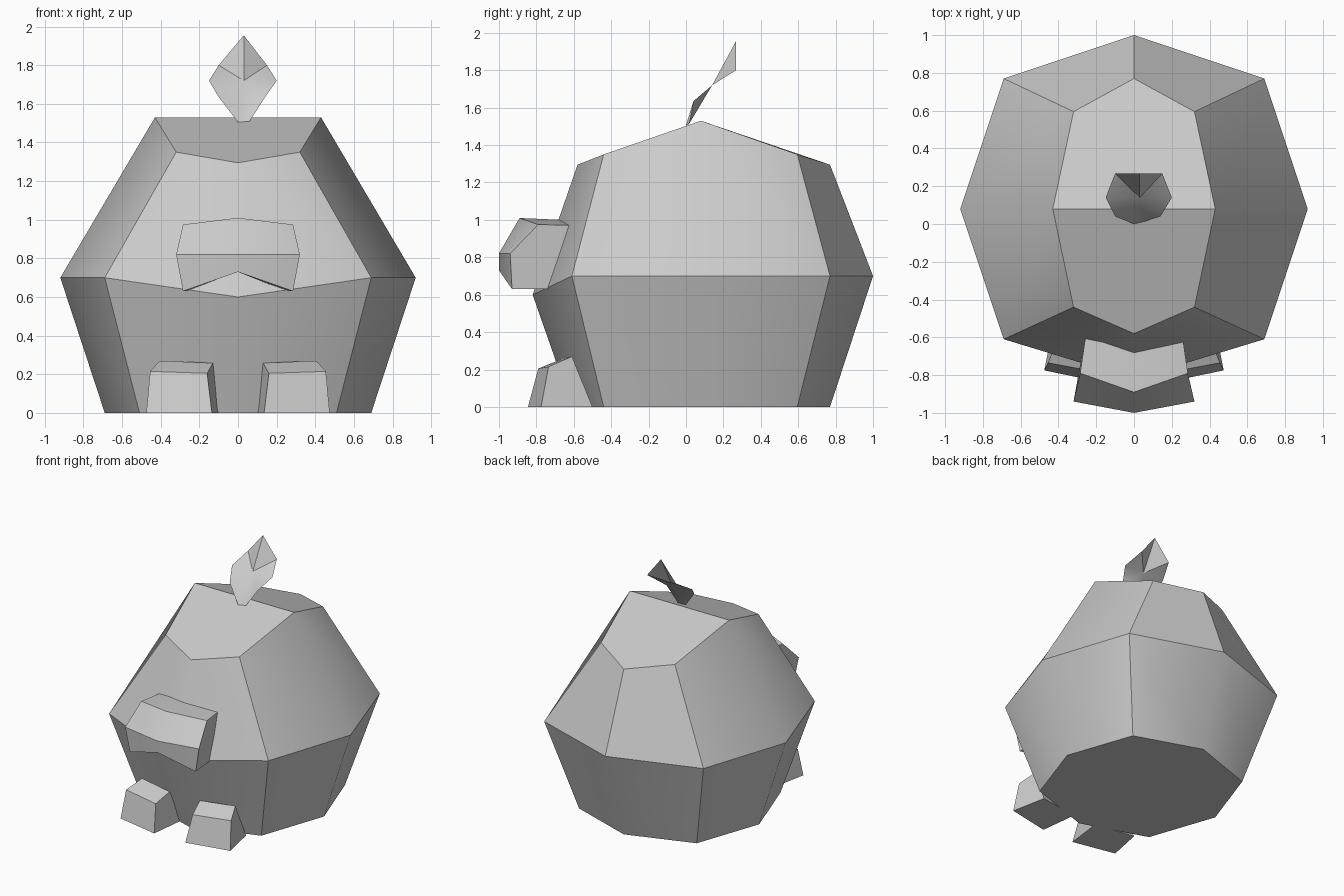
import bpy, bmesh, math

if "Cube" in bpy.data.objects:
    bpy.data.objects.remove(bpy.data.objects["Cube"])


def make(name, verts, faces, angle=38, closed=True):
    """Mesh object with outward normals, smooth within the given angle."""
    me = bpy.data.meshes.new(name)
    bm = bmesh.new()
    vs = [bm.verts.new(v) for v in verts]
    for f in faces:
        bm.faces.new([vs[i] for i in f])
    if closed:
        bmesh.ops.recalc_face_normals(bm, faces=bm.faces)
    bm.to_mesh(me)
    bm.free()
    me.shade_smooth()
    me.set_sharp_from_angle(angle=math.radians(angle))
    ob = bpy.data.objects.new(name, me)
    bpy.context.collection.objects.link(ob)
    return ob


def loft(sections, cap=True):
    """Quads between closed sections with the same point count."""
    n = len(sections[0])
    verts = [p for s in sections for p in s]
    faces = []
    for k in range(len(sections) - 1):
        for i in range(n):
            j = (i + 1) % n
            a, b = k * n, (k + 1) * n
            faces.append((a + i, a + j, b + j, b + i))
    faces.append(tuple(range(n)))
    if cap:
        faces.append(tuple(range(len(verts) - n, len(verts))))
    return verts, faces


# Body: eight-sided rings, from the back centre round to the front centre
def ring(half):
    return half + [(-x, y, z) for x, y, z in half[-2:0:-1]]


bottom = ring([(0, .77, 0), (.51, .595, 0), (.69, .08, 0), (.51, -.44, 0), (0, -.61, 0)])
middle = ring([(0, 1, .7), (.69, .77, .7), (.92, .08, .7), (.69, -.61, .7), (0, -.82, .6)])
top = ring([(0, .77, 1.295), (.32, .595, 1.35), (.43, .08, 1.53), (.32, -.44, 1.35), (0, -.58, 1.295)])
verts, faces = loft([bottom, middle, top], cap=False)
faces += [(18, 19, 20, 21, 22), (22, 23, 16, 17, 18)]  # top folded along a ridge
make("body", verts, faces)

# Snout: bent block lofted across x
side = [(.25, -.55, .97), (.285, -.79, .975), (.32, -.94, .82), (.285, -.93, .63), (.25, -.55, .63)]
centre = [(0, -.66, 1.0), (0, -.89, 1.01), (0, -1, .82), (0, -1, .73), (0, -.66, .73)]
make("snout", *loft([[(-x, y, z) for x, y, z in side], centre, side]))

# Feet: tapered blocks, turned slightly outwards
foot_base = [(.135, -.845, 0), (.475, -.775, 0), (.42, -.5, 0), (.10, -.55, 0)]
foot_top = [(.16, -.79, .205), (.455, -.735, .215), (.405, -.61, .27), (.13, -.66, .258)]
for s, name in ((1, "left_foot"), (-1, "right_foot")):
    secs = [[(s * x, y, z) for x, y, z in sec] for sec in (foot_base, foot_top)]
    make(name, *loft(secs))

# Leaf: thin folded sheet fanned around its centre
leaf = [(.03, .14, 1.72), (0, 0, 1.505), (.06, .015, 1.51), (.14, .04, 1.635), (.2, .14, 1.72),
        (.15, .267, 1.8), (.03, .267, 1.955), (-.1, .267, 1.8), (-.15, .14, 1.72), (-.1, .04, 1.635)]
make("leaf", leaf, [(0, i, i % 9 + 1) for i in range(1, 10)], closed=False)
